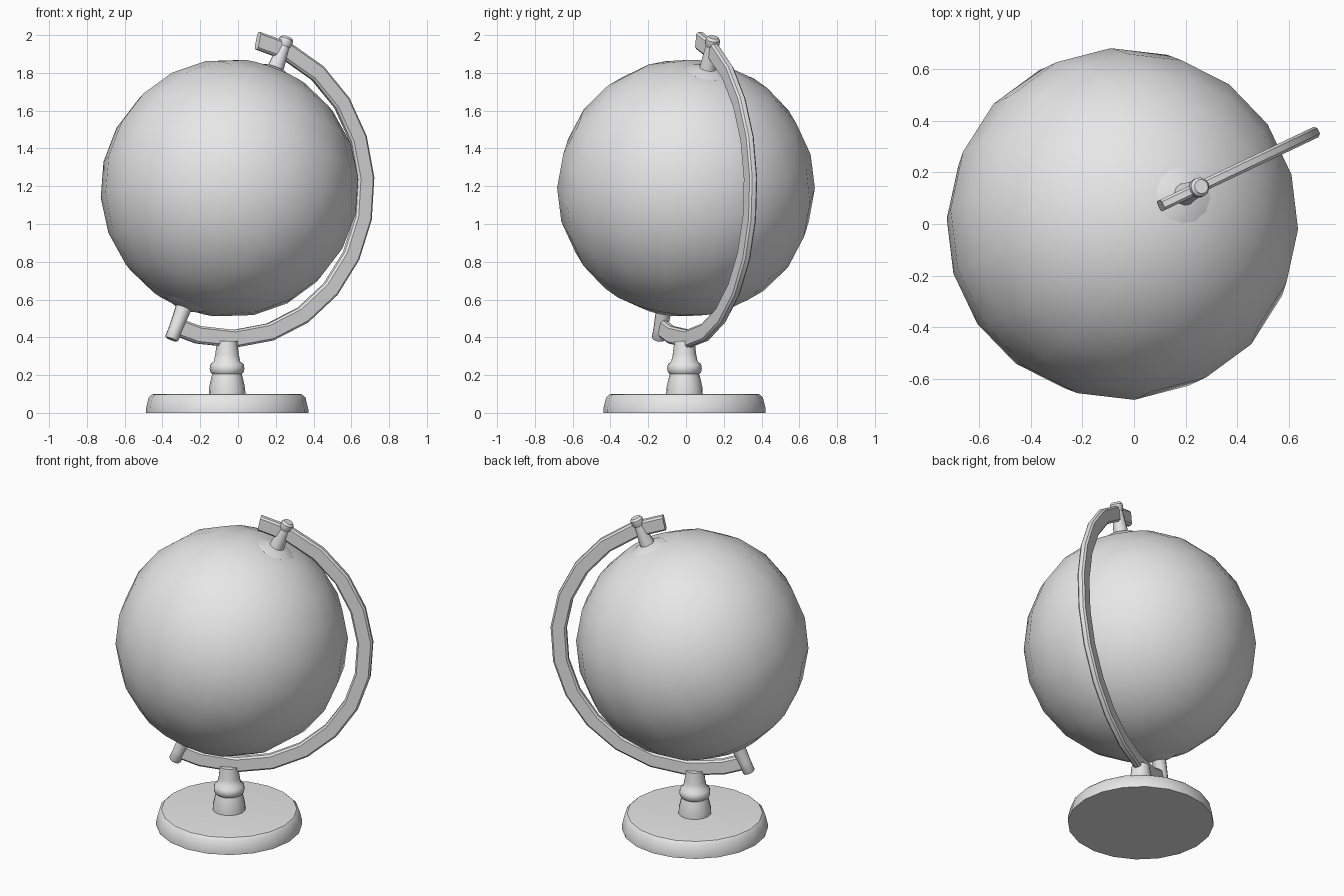
import bpy, bmesh, math
from mathutils import Matrix, Vector

if "Cube" in bpy.data.objects:
    bpy.data.objects.remove(bpy.data.objects["Cube"])

grey = bpy.data.materials.new("plain_grey")
grey.diffuse_color = (0.8, 0.8, 0.8, 1)
grey.use_nodes = True
grey.node_tree.nodes["Principled BSDF"].inputs["Base Color"].default_value = grey.diffuse_color

CENTRE = Vector((-0.045, 0.0, 1.19))
YAW = math.radians(25.4)      # direction of the arm's plane
TILT = math.radians(23)       # tilt of the spin axis within that plane
PLANE = Matrix.Translation(CENTRE) @ Matrix.Rotation(YAW, 4, 'Z')
AXIS = PLANE @ Matrix.Rotation(TILT, 4, 'Y')


def finish(bm, name, matrix, angle=35):
    bmesh.ops.recalc_face_normals(bm, faces=bm.faces)
    mesh = bpy.data.meshes.new(name)
    bm.to_mesh(mesh)
    bm.free()
    ob = bpy.data.objects.new(name, mesh)
    bpy.context.collection.objects.link(ob)
    ob.matrix_world = matrix
    mesh.materials.append(grey)
    bpy.ops.object.select_all(action='DESELECT')
    ob.select_set(True)
    bpy.context.view_layer.objects.active = ob
    bpy.ops.object.shade_smooth_by_angle(angle=math.radians(angle))
    return ob


def skin(bm, rings):
    """Bridge consecutive closed rings of points and cap both ends."""
    loops = [[bm.verts.new(p) for p in ring] for ring in rings]
    n = len(loops[0])
    for a, b in zip(loops, loops[1:]):
        for i in range(n):
            j = (i + 1) % n
            bm.faces.new((a[i], a[j], b[j], b[i]))
    bm.faces.new(loops[0][::-1])
    bm.faces.new(loops[-1])


def lathe(name, profile, sides, matrix, angle=35):
    bm = bmesh.new()
    skin(bm, [[(r * math.cos(2 * math.pi * i / sides),
                r * math.sin(2 * math.pi * i / sides), z)
               for i in range(sides)] for r, z in profile])
    return finish(bm, name, matrix, angle)


# Globe ball, tilted with its axis
bm = bmesh.new()
bmesh.ops.create_uvsphere(bm, u_segments=18, v_segments=11, radius=0.684)
finish(bm, "globe_ball", AXIS)

# Curved arm: flat rounded bar swept round the globe
section = [(-0.047, -0.012), (-0.036, -0.022), (0.036, -0.022), (0.047, -0.012),
           (0.047, 0.012), (0.036, 0.022), (-0.036, 0.022), (-0.047, 0.012)]
angles = [78] + [65 - 15.3 * k for k in range(12)] + [-113.5]
bm = bmesh.new()
rings = []
for deg in angles:
    a = math.radians(deg)
    rings.append([((0.798 + r) * math.cos(a), w, (0.798 + r) * math.sin(a))
                  for r, w in section])
skin(bm, rings)
finish(bm, "curved_arm", PLANE, 40)

# Pins and collars at both poles
FLIP = Matrix.Rotation(math.pi, 4, 'X')
collar = [(0.112, 0.655), (0.112, 0.668), (0.06, 0.688), (0.02, 0.692)]
lathe("top_collar", collar, 12, AXIS)
lathe("bottom_collar", collar, 12, AXIS @ FLIP)
lathe("top_pin", [(0.047, 0.66), (0.043, 0.70), (0.032, 0.815), (0.038, 0.825),
                  (0.038, 0.855), (0.028, 0.868)], 12, AXIS)
lathe("bottom_pin", [(0.045, 0.66), (0.042, 0.70), (0.037, 0.80), (0.037, 0.862),
                     (0.032, 0.87)], 12, AXIS @ FLIP)

# Stand: round foot and turned post
STAND = Matrix.Translation((-0.058, -0.008, 0))
lathe("base", [(0.43, 0.0), (0.43, 0.02), (0.415, 0.082), (0.398, 0.098),
               (0.38, 0.10)], 20, STAND)
lathe("post", [(0.097, 0.09), (0.096, 0.13), (0.085, 0.18), (0.078, 0.205),
               (0.088, 0.215), (0.092, 0.235), (0.088, 0.258), (0.07, 0.272),
               (0.062, 0.31), (0.054, 0.38)], 16, STAND, 50)
